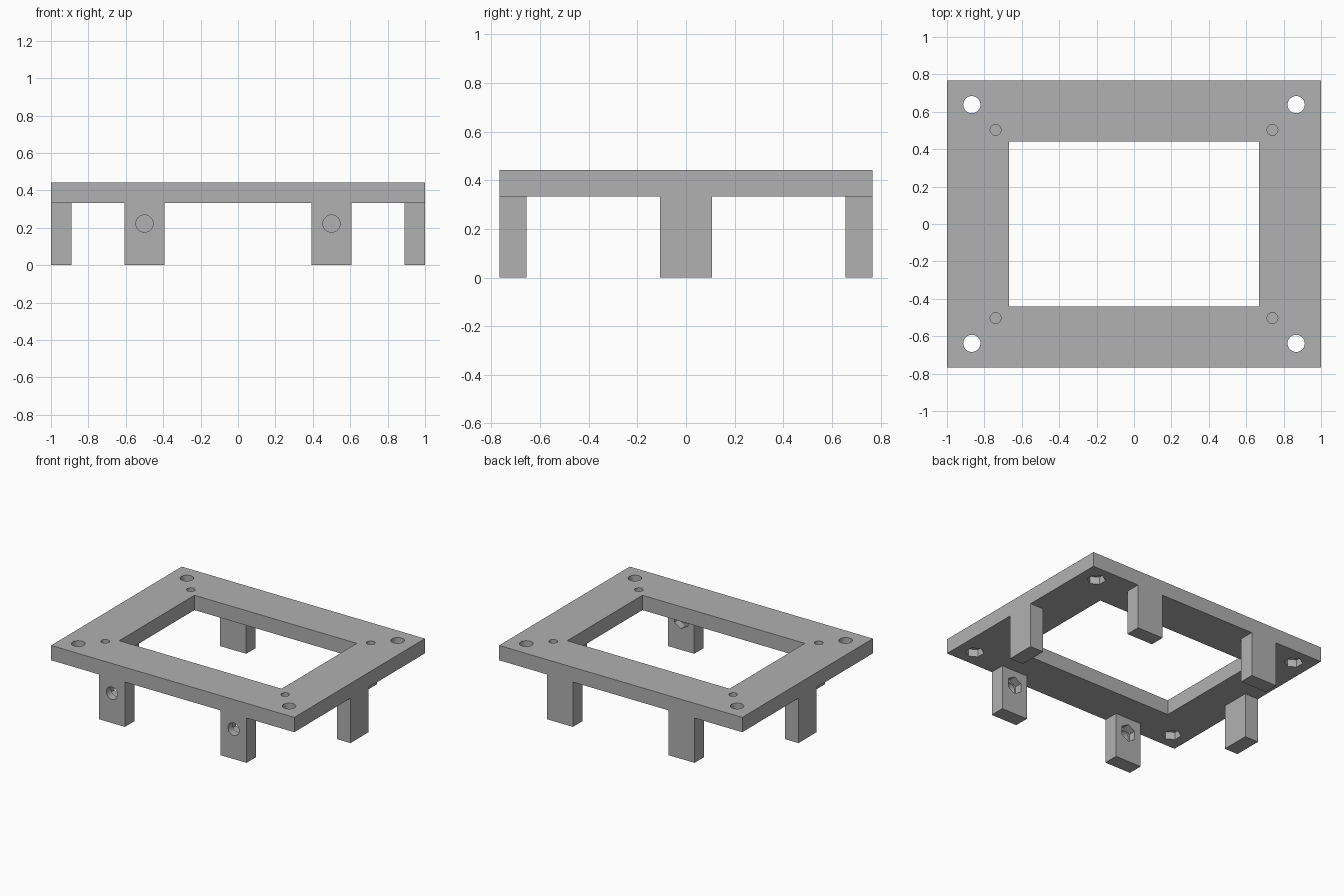
import bpy, bmesh, math
from mathutils import Matrix, Vector

if "Cube" in bpy.data.objects:
    bpy.data.objects.remove(bpy.data.objects["Cube"], do_unlink=True)

grey = bpy.data.materials.new("plain grey")
grey.use_nodes = True
colour = (0.44, 0.44, 0.44, 1)
grey.diffuse_color = colour
grey.node_tree.nodes["Principled BSDF"].inputs["Base Color"].default_value = colour

HALF_X, HALF_Y = 1.0, 0.767
LEG_H, TOP, THICK = 0.333, 0.443, 0.111
LEG_W = 0.215
SIGNS = (-1, 1)


def box(bm, centre, size):
    bmesh.ops.create_cube(bm, size=1, matrix=Matrix.Translation(centre) @ Matrix.Diagonal((*size, 1)))


def prism(bm, start, end, radius, sides, turn=0):
    """Round or hexagonal bar between two points."""
    start, end = Vector(start), Vector(end)
    axis = end - start
    # bars along y are tipped over from z, so both share one local orientation
    tip = Matrix.Rotation(math.pi / 2, 4, 'X') if abs(axis.y) > 0 else Matrix.Identity(4)
    place = Matrix.Translation((start + end) / 2) @ tip @ Matrix.Rotation(turn, 4, 'Z')
    bmesh.ops.create_cone(bm, cap_ends=True, segments=sides, radius1=radius,
                          radius2=radius, depth=axis.length, matrix=place)


def finish(name, bm):
    bmesh.ops.recalc_face_normals(bm, faces=bm.faces)
    mesh = bpy.data.meshes.new(name)
    bm.to_mesh(mesh)
    bm.free()
    mesh.materials.append(grey)
    obj = bpy.data.objects.new(name, mesh)
    bpy.context.collection.objects.link(obj)
    return obj


# Top plate
bm = bmesh.new()
box(bm, (0, 0, (LEG_H + TOP) / 2), (2 * HALF_X, 2 * HALF_Y, TOP - LEG_H))
frame = finish("mounting_frame", bm)

# Six legs, sunk a little into the plate so they fuse
bm = bmesh.new()
leg_top = LEG_H + 0.05
for s in SIGNS:
    box(bm, (s * (HALF_X - THICK / 2), 0, leg_top / 2), (THICK, LEG_W, leg_top))
    for t in SIGNS:
        box(bm, (s * 0.5, t * (HALF_Y - THICK / 2), leg_top / 2), (LEG_W, THICK, leg_top))
legs = finish("legs", bm)

# Window opening and round screw holes
bm = bmesh.new()
box(bm, (0, 0, 0.39), (1.336, 0.884, 0.4))
for s in SIGNS:
    prism(bm, (s * 0.5, -0.9, 0.222), (s * 0.5, -0.6, 0.222), 0.046, 32)
    for t in SIGNS:
        prism(bm, (s * 0.867, t * 0.638, 0.25), (s * 0.867, t * 0.638, 0.5), 0.046, 32)
        prism(bm, (s * 0.74, t * 0.503, 0.36), (s * 0.74, t * 0.503, 0.5), 0.029, 32)
openings = finish("opening_cutter", bm)

# Hexagonal nut pockets under the corners and behind the front legs
bm = bmesh.new()
inner = -HALF_Y + THICK
for s in SIGNS:
    prism(bm, (s * 0.5, inner - 0.055, 0.222), (s * 0.5, inner + 0.05, 0.222), 0.064, 6)
    for t in SIGNS:
        prism(bm, (s * 0.867, t * 0.638, LEG_H - 0.05), (s * 0.867, t * 0.638, LEG_H + 0.055), 0.064, 6)
pockets = finish("nut_pocket_cutter", bm)

# Fuse and cut
bpy.ops.object.select_all(action='DESELECT')
bpy.context.view_layer.objects.active = frame
frame.select_set(True)
for helper, operation in ((legs, 'UNION'), (openings, 'DIFFERENCE'), (pockets, 'DIFFERENCE')):
    mod = frame.modifiers.new(helper.name, 'BOOLEAN')
    mod.object, mod.operation, mod.solver = helper, operation, 'EXACT'
    bpy.ops.object.modifier_apply(modifier=mod.name)
    bpy.data.objects.remove(helper, do_unlink=True)

# Clean up the flat faces left by the fusing
bm = bmesh.new()
bm.from_mesh(frame.data)
bmesh.ops.remove_doubles(bm, verts=bm.verts, dist=0.0001)
bmesh.ops.dissolve_limit(bm, angle_limit=math.radians(1), verts=bm.verts, edges=bm.edges)
bm.to_mesh(frame.data)
bm.free()
bpy.ops.object.shade_smooth_by_angle(angle=math.radians(30))
